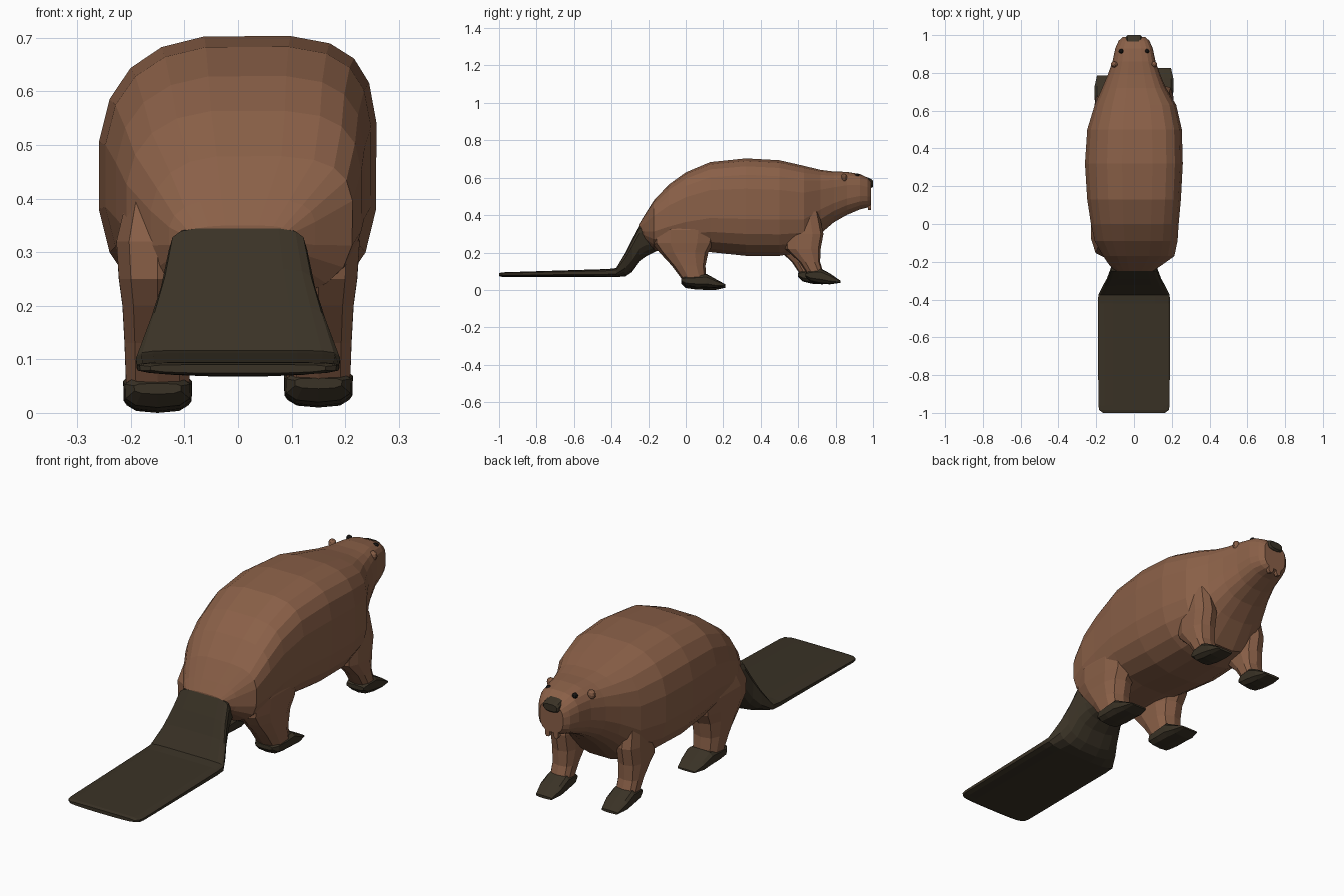
import bpy, bmesh, math
from mathutils import Vector

cube = bpy.data.objects.get("Cube")
if cube:
    bpy.data.objects.remove(cube)


def material(name, rgb):
    m = bpy.data.materials.new(name)
    m.use_nodes = True
    m.diffuse_color = (*rgb, 1)
    m.node_tree.nodes["Principled BSDF"].inputs["Base Color"].default_value = (*rgb, 1)
    return m


fur = material("brown_fur", (0.255, 0.117, 0.064))
hide = material("dark_hide", (0.042, 0.032, 0.019))
black = material("eye_black", (0.008, 0.007, 0.006))


def finish(name, bm, mat):
    bmesh.ops.recalc_face_normals(bm, faces=bm.faces)
    mesh = bpy.data.meshes.new(name)
    bm.to_mesh(mesh)
    bm.free()
    mesh.materials.append(mat)
    ob = bpy.data.objects.new(name, mesh)
    bpy.context.collection.objects.link(ob)
    return ob


def power(v, n):
    return math.copysign(abs(v) ** (2 / n), v)


def loft(name, mat, sections, axis="y", count=20, n_left=2.6, n_right=2.6,
         offset=(0, 0, 0)):
    """Skin rounded rings (position, low, high, left width, right width)."""
    bm = bmesh.new()
    rings = []
    for t, lo, hi, wl, *rest in sections:
        wr = rest[0] if rest else wl
        ring = []
        for i in range(count):
            a = math.tau * (i + 0.5) / count
            c, s = math.cos(a), math.sin(a)
            n, w = (n_left, wl) if c > 0 else (n_right, wr)
            n = n if s > 0 else min(n, 2.6)
            x = w * power(c, n)
            h = (lo + hi) / 2 + (hi - lo) / 2 * power(s, n)
            p = (x, t, h) if axis == "y" else (x, h, t)
            ring.append(bm.verts.new(Vector(p) + Vector(offset)))
        rings.append(ring)
    for a, b in zip(rings, rings[1:]):
        for i in range(count):
            j = (i + 1) % count
            bm.faces.new((a[i], a[j], b[j], b[i]))
    bm.faces.new(rings[0])
    bm.faces.new(rings[-1])
    return finish(name, bm, mat)


def ball(name, mat, centre, scale, segments=10):
    bm = bmesh.new()
    bmesh.ops.create_uvsphere(bm, u_segments=segments, v_segments=6, radius=1)
    bmesh.ops.scale(bm, vec=scale, verts=bm.verts)
    bmesh.ops.translate(bm, vec=centre, verts=bm.verts)
    return finish(name, bm, mat)


# Body and head in one skin, with a firmer shoulder line on the left flank
loft("body", fur, [
    (-.25, .30, .35, .10, .10), (-.22, .26, .40, .145, .13),
    (-.17, .21, .48, .215, .165), (-.09, .20, .565, .232, .21),
    (0, .20, .63, .238, .23), (.13, .20, .685, .25, .25),
    (.32, .18, .705, .26, .262), (.5, .18, .695, .255, .25),
    (.63, .20, .665, .225, .21), (.72, .30, .643, .17, .17),
    (.79, .36, .634, .14, .14), (.86, .40, .632, .115, .115),
    (.93, .43, .62, .10, .10), (.97, .44, .60, .082, .082),
    (.99, .45, .58, .06, .06)], n_left=3.8)

# Flat paddle tail with its sloping root
loft("tail", hide, [
    (-1, .074, .09, .165), (-.985, .07, .094, .185), (-.96, .07, .095, .19),
    (-.42, .068, .112, .192), (-.375, .068, .117, .19),
    (-.325, .072, .20, .165), (-.29, .095, .27, .145),
    (-.25, .15, .345, .13), (-.21, .18, .35, .115), (-.15, .21, .31, .09)],
    count=16, n_left=6, n_right=6)

# Legs and feet
for side, s in (("left", 1), ("right", -1)):
    rear = (s * .15, 0, .01 if s > 0 else 0)
    loft(side + "_rear_leg", fur, [
        (.42, -.13, .15, .055), (.32, -.18, .16, .08), (.25, -.18, .15, .075),
        (.2, -.14, .12, .068), (.13, -.075, .105, .064),
        (.05, -.015, .11, .061)], axis="z", count=10, n_left=3, n_right=3,
        offset=(rear[0], 0, 0))
    loft(side + "_rear_foot", hide, [
        (-.025, .035, .055, .045), (0, .01, .066, .062), (.05, .003, .07, .065),
        (.11, .0, .076, .066), (.16, .0, .048, .06), (.212, .012, .02, .045)],
        count=10, n_left=4, n_right=4, offset=rear)
    front = (s * .155, 0 if s > 0 else -.04, 0)
    loft(side + "_front_leg", fur, [
        (.42, .52, .71, .045), (.3, .52, .735, .055), (.22, .53, .72, .056),
        (.15, .605, .717, .052), (.09, .645, .735, .05)], axis="z", count=10,
        n_left=3, n_right=3, offset=front)
    loft(side + "_front_foot", hide, [
        (.64, .07, .09, .045), (.665, .045, .108, .053), (.72, .032, .115, .055),
        (.77, .03, .088, .055), (.825, .038, .05, .042)], count=10,
        n_left=4, n_right=4, offset=front)

    # Face details
    ball(side + "_ear", fur, (s * .105, .845, .6), (.019, .016, .022))
    ball(side + "_eye", black, (s * .068, .915, .61), (.013, .013, .013), 8)
    ball(side + "_nostril", black, (s * .018, .995, .568), (.009, .005, .006), 6)
    loft(side + "_tooth", fur, [(.972, .425, .47, .013), (.99, .425, .47, .013)],
         count=8, n_left=6, n_right=6, offset=(s * .022, 0, 0))

# Nose pad
loft("nose", hide, [(.965, .545, .605, .044), (.992, .545, .592, .042),
                    (1, .552, .584, .034)], count=12, n_left=3, n_right=3)
